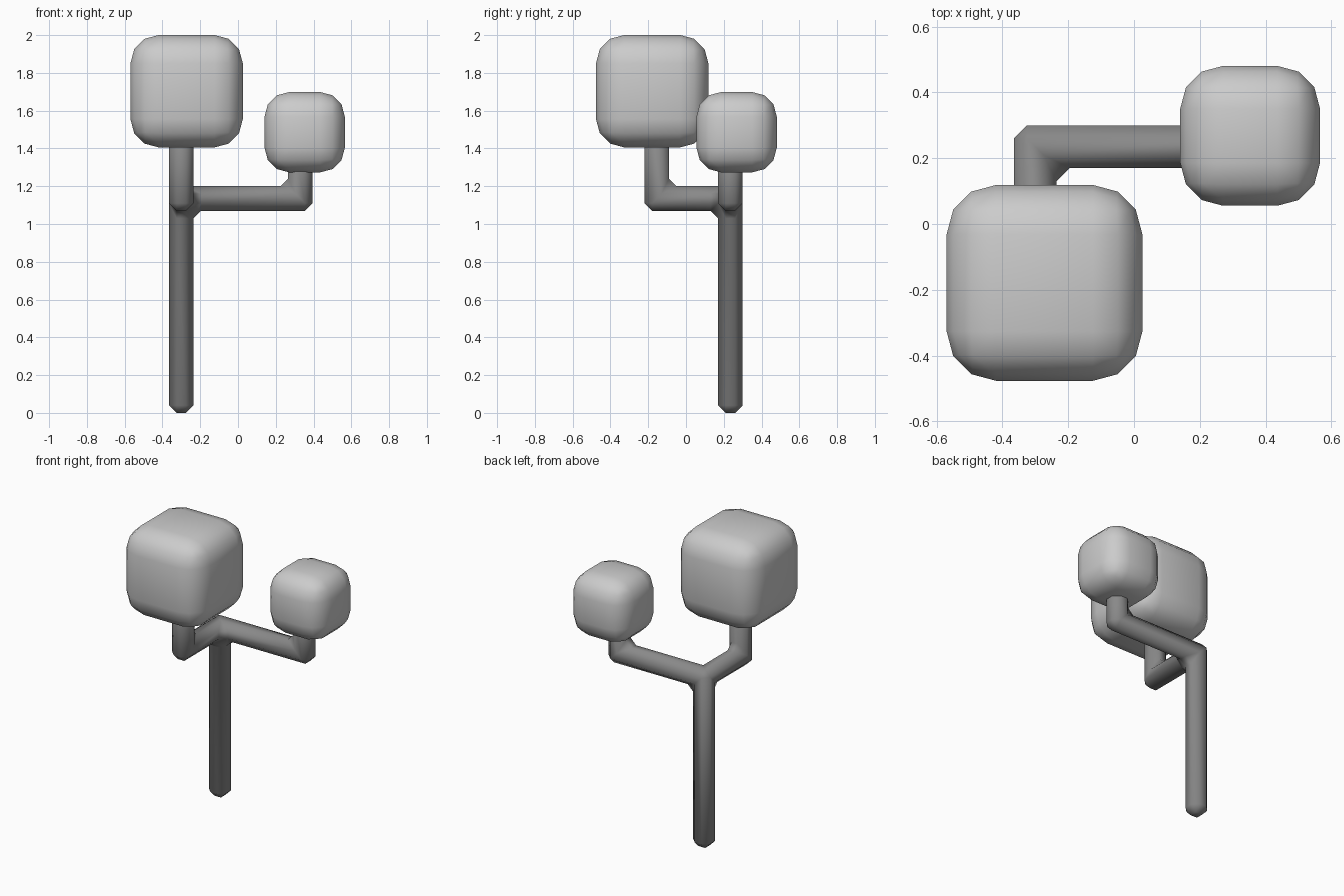
import bpy, bmesh, math
from mathutils import Vector

if "Cube" in bpy.data.objects:
    bpy.data.objects.remove(bpy.data.objects["Cube"])

W = 0.13                               # branch thickness
JOINT = Vector((-0.30, 0.235, 1.135))  # where the trunk forks


def finish(bm, name, width, segments):
    """Turn a bmesh into a bevelled, smooth object."""
    mesh = bpy.data.meshes.new(name)
    bm.to_mesh(mesh)
    bm.free()
    obj = bpy.data.objects.new(name, mesh)
    bpy.context.collection.objects.link(obj)
    for p in mesh.polygons:
        p.use_smooth = True
    bev = obj.modifiers.new("bevel", "BEVEL")
    bev.width = width
    bev.segments = segments
    bev.limit_method = 'ANGLE'
    bev.angle_limit = math.radians(40)
    return obj


def extrude(bm, face, length):
    """Pull a face out along its normal and return the new end face."""
    direction = face.normal.copy()
    new = bmesh.ops.extrude_discrete_faces(bm, faces=[face])["faces"][0]
    bmesh.ops.translate(bm, verts=new.verts, vec=direction * length)
    bm.normal_update()
    return new


def facing(faces, axis):
    return max(faces, key=lambda f: f.normal.dot(Vector(axis)))


def branch(bm, face, reach, rise):
    """Sideways arm with an elbow turning upward."""
    elbow = extrude(bm, extrude(bm, face, reach - W), W)
    sides = {f for e in elbow.edges for f in e.link_faces}
    extrude(bm, facing(sides, (0, 0, 1)), rise)


# Forked trunk with two raised arms
bm = bmesh.new()
bmesh.ops.create_cube(bm, size=W)
bmesh.ops.translate(bm, verts=bm.verts, vec=JOINT)
bm.normal_update()
down, front, right = [facing(bm.faces, a) for a in ((0, 0, -1), (0, -1, 0), (1, 0, 0))]
extrude(bm, down, JOINT.z - W / 2)
branch(bm, front, 0.39, 0.30)
branch(bm, right, 0.63, 0.20)
bmesh.ops.dissolve_limit(bm, angle_limit=0.01, verts=bm.verts, edges=bm.edges)
trunk = finish(bm, "forked_trunk", 0.04, 1)
bark = bpy.data.materials.new("dark_grey")
bark.diffuse_color = (0.25, 0.25, 0.25, 1)
bark.use_nodes = True
bark.node_tree.nodes["Principled BSDF"].inputs["Base Color"].default_value = bark.diffuse_color
trunk.data.materials.append(bark)

# Rounded leaf blocks
for name, centre, size, width in (
        ("large_foliage", (-0.272, -0.179, 1.703), 0.595, 0.15),
        ("small_foliage", (0.353, 0.268, 1.486), 0.425, 0.13)):
    bm = bmesh.new()
    bmesh.ops.create_cube(bm, size=size)
    obj = finish(bm, name, width, 3)
    obj.location = centre
